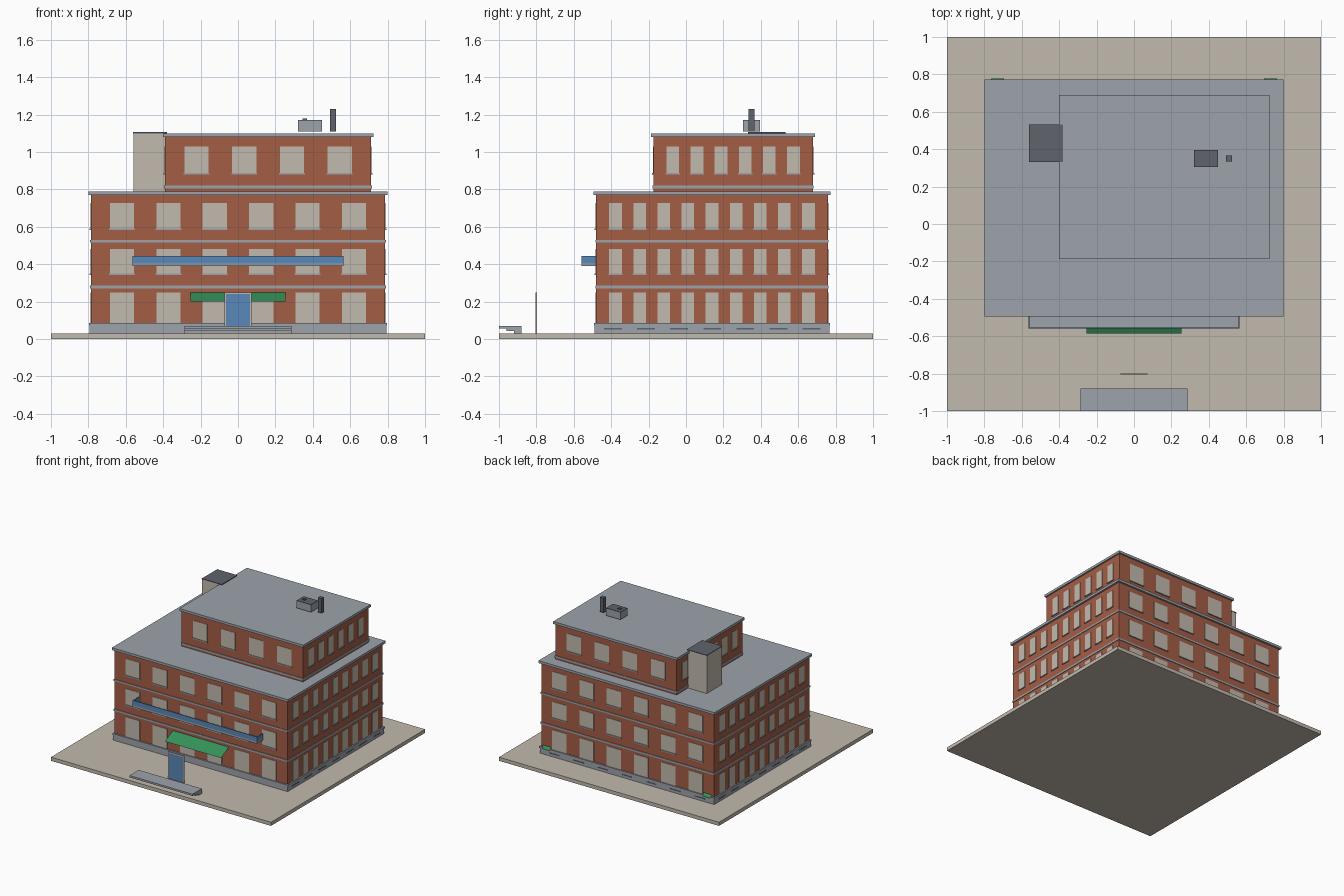
import bpy
import bmesh
from mathutils import Matrix, Vector

old = bpy.data.objects.get("Cube")
if old:
    bpy.data.objects.remove(old, do_unlink=True)


def material(name, r, g, b):
    m = bpy.data.materials.new(name)
    m.use_nodes = True
    m.diffuse_color = (r, g, b, 1)
    bsdf = next(n for n in m.node_tree.nodes if n.type == 'BSDF_PRINCIPLED')
    bsdf.inputs["Base Color"].default_value = (r, g, b, 1)
    bsdf.inputs["Roughness"].default_value = 0.8
    return m


BRICK = material("brick red", .37, .11, .06)
STONE = material("warm stone", .54, .49, .42)
GREY = material("roof grey", .34, .37, .41)
DARK = material("dark slate", .115, .125, .15)
BLUE = material("panel blue", .10, .25, .48)
GREEN = material("awning green", .035, .29, .10)


def add_box(bm, lo, hi):
    lo, hi = Vector(lo), Vector(hi)
    mat = Matrix.Translation((lo + hi) / 2) @ Matrix.Diagonal((*(hi - lo), 1))
    bmesh.ops.create_cube(bm, size=1, matrix=mat)


def finish(name, bm, *mats):
    me = bpy.data.meshes.new(name)
    bm.to_mesh(me)
    bm.free()
    for m in mats:
        me.materials.append(m)
    ob = bpy.data.objects.new(name, me)
    bpy.context.collection.objects.link(ob)
    return ob


def boxes(name, mat, *pairs):
    bm = bmesh.new()
    for lo, hi in pairs:
        add_box(bm, lo, hi)
    return finish(name, bm, mat)


def storey(name, mat, block, z0, z1, grow=0.0):
    """Box over the footprint of a block, widened by grow."""
    x0, x1, y0, y1 = block
    return boxes(name, mat, ((x0 - grow, y0 - grow, z0), (x1 + grow, y1 + grow, z1)))


def wall_plates(bm, block, side, u, width, z0, z1, depth):
    """Thin plate centred at u along one wall of a block."""
    x0, x1, y0, y1 = block
    a, b = u - width / 2, u + width / 2
    if side in ("front", "back"):
        y, d = (y0, -depth) if side == "front" else (y1, depth)
        add_box(bm, (a, min(y, y + d), z0), (b, max(y, y + d), z1))
    else:
        x, d = (x0, -depth) if side == "right" else (x1, depth)
        add_box(bm, (min(x, x + d), a, z0), (max(x, x + d), b, z1))


def windows(prefix, block, rows, wide_count, wide_step, narrow_count, narrow_step):
    x0, x1, y0, y1 = block
    for side in ("front", "back", "left", "right"):
        wide = side in ("front", "back")
        n, step = (wide_count, wide_step) if wide else (narrow_count, narrow_step)
        mid = (x0 + x1) / 2 if wide else (y0 + y1) / 2
        width = .13 if wide else .068
        panes, sills = bmesh.new(), bmesh.new()
        for i in range(n):
            u = mid + (i - (n - 1) / 2) * step
            for z0, z1 in rows:
                wall_plates(panes, block, side, u, width, z0, z1, .003)
                wall_plates(sills, block, side, u, width + .008, z0 - .008, z0, .008)
        finish(f"{prefix}_{side}_windows", panes, STONE)
        finish(f"{prefix}_{side}_sills", sills, GREY)


MAIN = (-.785, .785, -.48, .758)
UPPER = (-.39, .712, -.174, .678)

# Ground slab
boxes("ground_slab", STONE, ((-1, -1, 0), (1, 1, .03)))

# Main block
storey("main_walls", BRICK, MAIN, .03, .77)
storey("plinth", GREY, MAIN, .03, .073, .008)
storey("plinth_cap", GREY, MAIN, .073, .085, .012)
storey("lower_band", GREY, MAIN, .27, .285, .005)
storey("middle_band", GREY, MAIN, .516, .53, .005)
storey("main_roof", GREY, MAIN, .77, .79, .015)
windows("main", MAIN, [(.083, .248), (.35, .48), (.592, .727)], 6, .248, 9, .129)

# Upper block
storey("upper_walls", BRICK, UPPER, .79, 1.08)
storey("upper_band", GREY, UPPER, .805, .82, .005)
storey("upper_roof", GREY, UPPER, 1.08, 1.10, .012)
windows("upper", UPPER, [(.888, 1.03)], 4, .255, 6, .129)

# Basement vents along the plinth
vents = bmesh.new()
plinth = (MAIN[0] - .008, MAIN[1] + .008, MAIN[2] - .008, MAIN[3] + .008)
for i in range(7):
    for side, u in (("left", .14), ("right", .14), ("back", 0)):
        step = .177 if side != "back" else .22
        wall_plates(vents, plinth, side, u + (i - 3) * step, .095, .05, .058, .002)
finish("basement_vents", vents, DARK)

# Balcony with an open top
boxes("balcony_floor", GREY, ((-.565, -.56, .39), (.565, -.48, .405)))
boxes("balcony_panels", BLUE,
      ((-.565, -.56, .405), (.565, -.554, .445)),
      ((-.565, -.554, .405), (-.559, -.48, .445)),
      ((.559, -.554, .405), (.565, -.48, .445)))


def awning(name, x, half, y0, z0, y1, z1):
    """Thin sloping sheet from the wall outward."""
    bm = bmesh.new()
    pts = [(x - half, y0, z0), (x - half, y1, z1), (x + half, y1, z1), (x + half, y0, z0)]
    bm.faces.new([bm.verts.new(p) for p in pts])
    bmesh.ops.recalc_face_normals(bm, faces=bm.faces)
    for f in bm.faces:
        if f.normal.z < 0:
            f.normal_flip()
    return finish(name, bm, GREEN)


# Awnings
awning("entrance_awning", 0, .255, -.482, .25, -.585, .20)
for s, label in ((-1, "right"), (1, "left")):
    awning(f"back_{label}_awning", s * .73, .035, .76, .10, .778, .08)

# Freestanding door in its frame
boxes("door_leaf", BLUE, ((-.063, -.803, .03), (.063, -.797, .24)))
boxes("door_frame", STONE,
      ((-.072, -.804, .03), (-.063, -.796, .25)),
      ((.063, -.804, .03), (.072, -.796, .25)),
      ((-.063, -.804, .24), (.063, -.796, .25)))

# Entrance steps, overhanging towards the front
boxes("entrance_steps", GREY,
      *[((-.287, -1 + .04 * k, .055 - .0125 * k), (.287, -.88, .07 - .0125 * k))
        for k in range(3)])

# Stair tower with a dark cap
boxes("stair_tower", STONE, ((-.56, .335, .79), (-.385, .53, 1.10)))
boxes("stair_tower_cap", DARK, ((-.562, .332, 1.10), (-.38, .532, 1.106)))

# Rooftop unit and flue
boxes("roof_unit", GREY, ((.32, .305, 1.11), (.45, .395, 1.168)))
boxes("roof_unit_lid", DARK, ((.32, .305, 1.168), (.45, .395, 1.172)))
boxes("roof_unit_knob", DARK, ((.345, .34, 1.172), (.37, .36, 1.178)))
boxes("flue", DARK, ((.491, .335, 1.11), (.525, .367, 1.23)))
